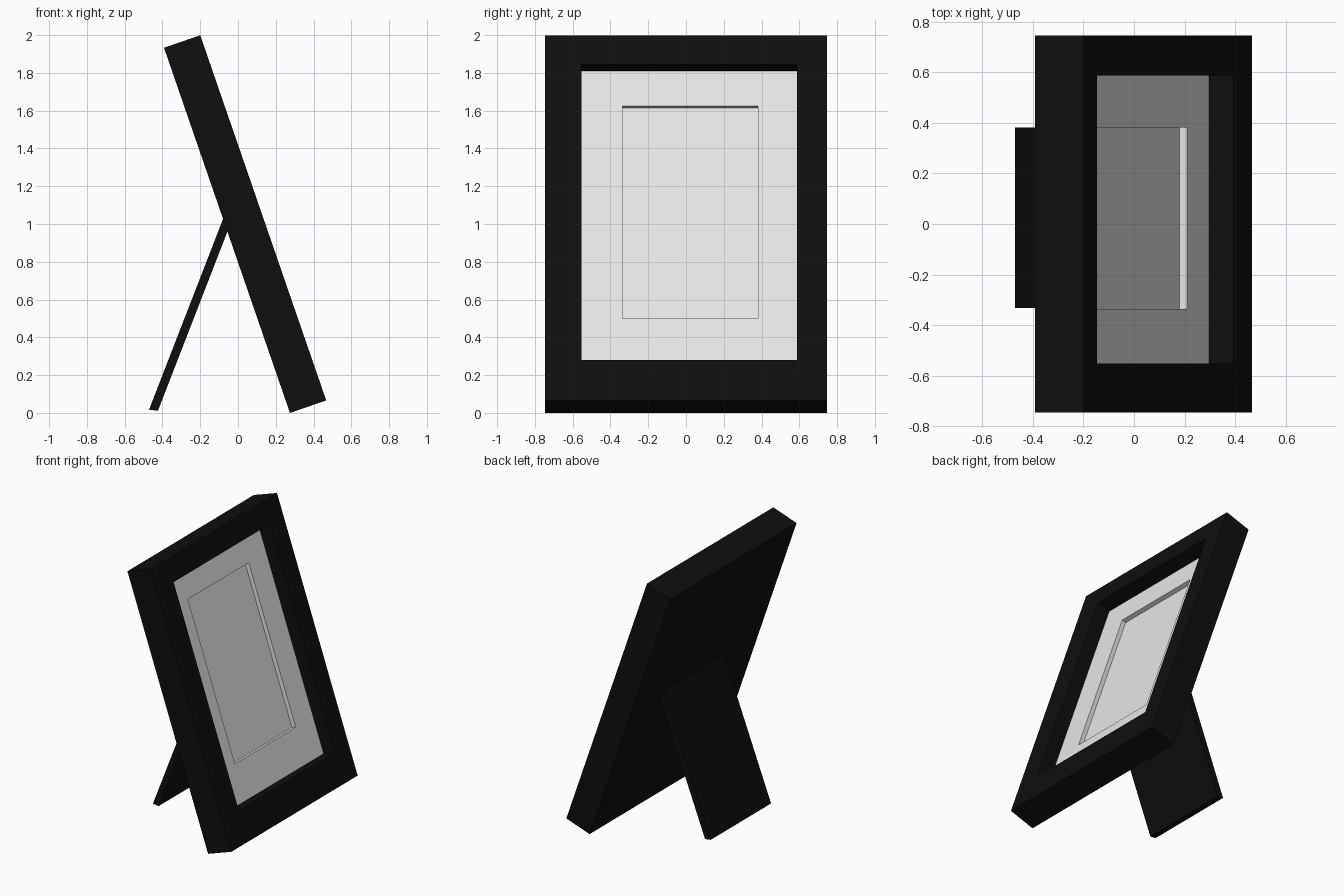
import bpy, bmesh, math
from mathutils import Matrix, Vector

cube = bpy.data.objects.get("Cube")
if cube:
    bpy.data.objects.remove(cube, do_unlink=True)


def make_material(name, value):
    mat = bpy.data.materials.new(name)
    mat.use_nodes = True
    color = (value, value, value, 1)
    mat.diffuse_color = color
    bsdf = mat.node_tree.nodes["Principled BSDF"]
    bsdf.inputs["Base Color"].default_value = color
    bsdf.inputs["Roughness"].default_value = 0.6
    return mat


black = make_material("black", 0.0045)
white = make_material("off_white", 0.8)

# Leaning frame plane: local x is sideways, y runs up the frame, z points out
tilt = math.radians(19.03)
up = Vector((-math.sin(tilt), 0, math.cos(tilt)))
out = Vector((math.cos(tilt), 0, math.sin(tilt)))
lean = Matrix((Vector((0, 1, 0)), up, out)).transposed().to_4x4()
lean.translation = (0.467, 0, 0.066)


def rect(bounds, depth):
    x0, x1, y0, y1 = bounds
    return [(x0, y0, -depth), (x1, y0, -depth), (x1, y1, -depth), (x0, y1, -depth)]


def loft(name, loops, mat, matrix=Matrix(), closed=False):
    """Skin consecutive loops; cap both ends, or join last to first."""
    bm = bmesh.new()
    rings = [[bm.verts.new(p) for p in loop] for loop in loops]
    pairs = list(zip(rings, rings[1:]))
    if closed:
        pairs.append((rings[-1], rings[0]))
    else:
        bm.faces.new(rings[0])
        bm.faces.new(rings[-1])
    for a, b in pairs:
        for i in range(len(a)):
            j = (i + 1) % len(a)
            bm.faces.new((a[i], a[j], b[j], b[i]))
    bm.transform(matrix)
    bmesh.ops.recalc_face_normals(bm, faces=bm.faces)
    mesh = bpy.data.meshes.new(name)
    bm.to_mesh(mesh)
    bm.free()
    mesh.materials.append(mat)
    obj = bpy.data.objects.new(name, mesh)
    bpy.context.collection.objects.link(obj)
    return obj


border = (-0.746, 0.746, 0, 2.045)
opening = (-0.552, 0.587, 0.225, 1.88)
window = (-0.337, 0.381, 0.493, 1.683)
thickness, mat_front, mat_back = 0.203, 0.102, 0.134

# Solid frame with a recessed pocket in its face
loft("frame", [rect(border, thickness), rect(border, 0),
               rect(opening, 0), rect(opening, mat_back + 0.01)], black, lean)

# Mat board with a window cut through it
loft("mat_board", [rect(opening, mat_back), rect(opening, mat_front),
                   rect(window, mat_front), rect(window, mat_back)],
     white, lean, closed=True)

# Blank picture sheet behind the mat
loft("picture_sheet", [rect(opening, mat_back + 0.008), rect(opening, mat_back)],
     white, lean)

# Easel leg hinged on the back
leg = [(-0.471, 0.017), (-0.424, 0.011), (-0.05, 0.975), (-0.076, 1.035)]
loft("easel_leg", [[(x, y, z) for x, z in leg] for y in (-0.332, 0.381)], black)
